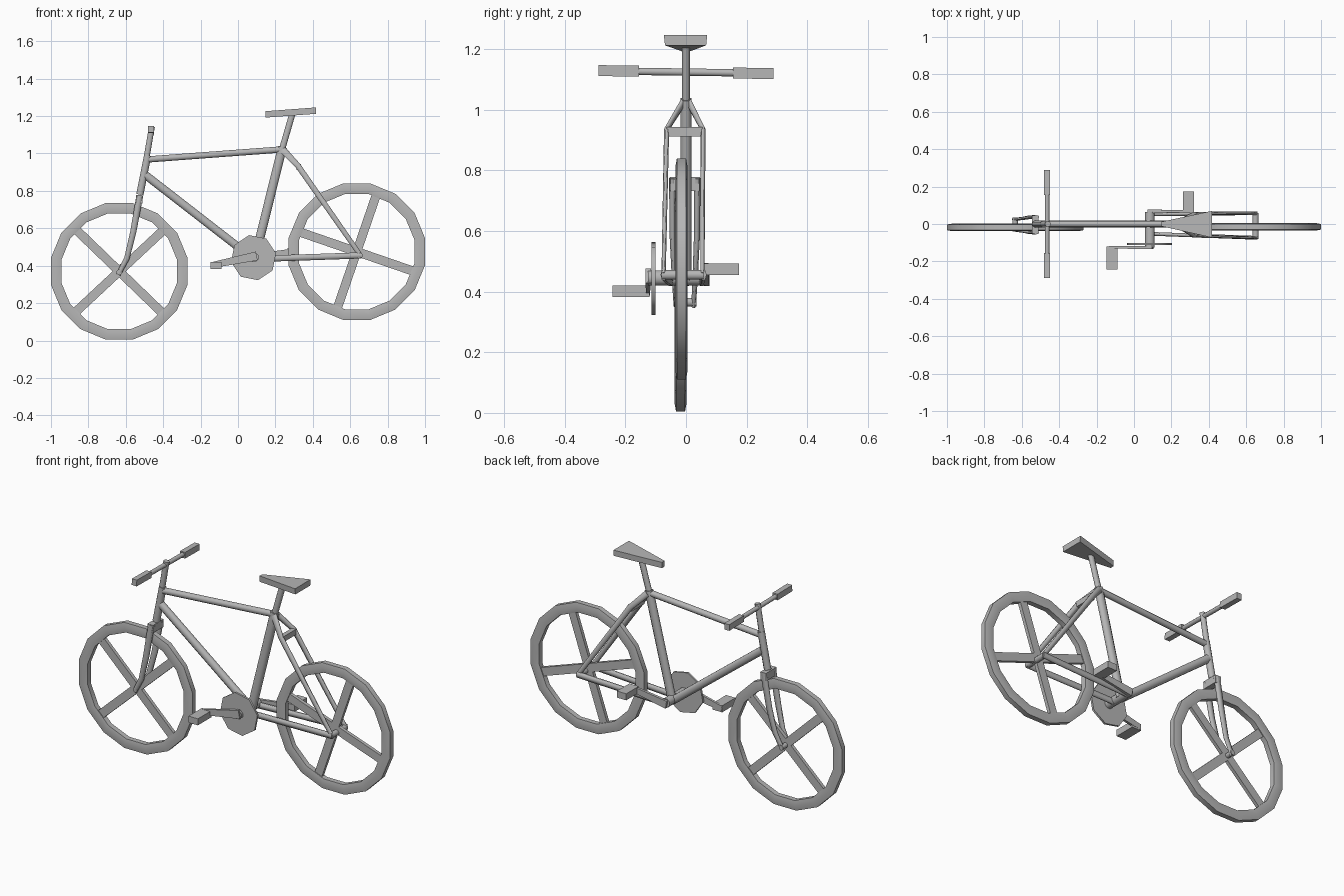
import bpy, bmesh, math
from mathutils import Vector, Matrix

if "Cube" in bpy.data.objects:
    bpy.data.objects.remove(bpy.data.objects["Cube"], do_unlink=True)

GREY = bpy.data.materials.new("plain grey")
GREY.use_nodes = True
GREY.diffuse_color = (0.47, 0.47, 0.47, 1)
GREY.node_tree.nodes["Principled BSDF"].inputs["Base Color"].default_value = (0.47, 0.47, 0.47, 1)


def from_bmesh(bm, name):
    bmesh.ops.recalc_face_normals(bm, faces=bm.faces[:])
    mesh = bpy.data.meshes.new(name)
    bm.to_mesh(mesh)
    bm.free()
    mesh.materials.append(GREY)
    obj = bpy.data.objects.new(name, mesh)
    bpy.context.collection.objects.link(obj)
    bpy.ops.object.select_all(action='DESELECT')
    obj.select_set(True)
    bpy.context.view_layer.objects.active = obj
    bpy.ops.object.shade_smooth_by_angle(angle=math.radians(76))
    return obj


def bar(name, points, width, depth, sides=8, taper=1.0, turn=0.5):
    """Sweep an oval or box section along a path; depth runs sideways."""
    pts = [Vector(p) for p in points]
    run = (pts[-1] - pts[0]).normalized()
    ref = Vector((1, 0, 0)) if abs(run.y) > 0.8 else Vector((0, 1, 0))
    size = math.sqrt(0.5) if sides == 4 else 0.5
    bm = bmesh.new()
    rings = []
    for i, p in enumerate(pts):
        t = (pts[min(i + 1, len(pts) - 1)] - pts[max(i - 1, 0)]).normalized()
        up = t.cross(ref).normalized()
        side = up.cross(t)
        k = size * (1 + (taper - 1) * i / (len(pts) - 1))
        ring = []
        for j in range(sides):
            a = math.tau * (j + turn) / sides
            ring.append(bm.verts.new(p + up * math.cos(a) * width * k + side * math.sin(a) * depth * k))
        rings.append(ring)
    for a, b in zip(rings, rings[1:]):
        for j in range(sides):
            n = (j + 1) % sides
            bm.faces.new((a[j], a[n], b[n], b[j]))
    bm.faces.new(rings[0])
    bm.faces.new(rings[-1])
    return from_bmesh(bm, name)


# Wheels: faceted rim with a flat tread, and two crossing spoke bars
SECTION = [(0.372, -0.015), (0.372, 0.015), (0.344, 0.02),
           (0.315, 0.015), (0.315, -0.015), (0.344, -0.02)]
SEGMENTS = 16


def wheel(name, x, y, z, angles):
    bm = bmesh.new()
    rings = []
    for i in range(SEGMENTS):
        a = math.tau * (i + 0.5) / SEGMENTS
        rings.append([bm.verts.new((x + r * math.cos(a), y + off, z + r * math.sin(a)))
                      for r, off in SECTION])
    count = len(SECTION)
    for i, ring in enumerate(rings):
        after = rings[(i + 1) % SEGMENTS]
        for j in range(count):
            n = (j + 1) % count
            bm.faces.new((ring[j], ring[n], after[n], after[j]))
    from_bmesh(bm, name + "_rim")
    for i, deg in enumerate(angles):
        a = math.radians(deg)
        dx, dz = 0.33 * math.cos(a), 0.33 * math.sin(a)
        bar(f"{name}_spoke_{i + 1}", [(x - dx, y, z - dz), (x + dx, y, z + dz)],
            0.048, 0.02, 4)


wheel("front_wheel", -0.635, -0.018, 0.37, (43, 136))
wheel("rear_wheel", 0.635, -0.015, 0.475, (71, 161))

# Main frame
bar("steerer_stem", [(-0.46, 0, 1.145), (-0.49, 0, 0.97)], 0.034, 0.03)
bar("head_tube", [(-0.483, 0, 0.99), (-0.525, 0, 0.78)], 0.042, 0.038)
bar("top_tube", [(-0.485, 0, 0.968), (0.24, 0, 1.022)], 0.036, 0.034)
bar("down_tube", [(-0.495, 0, 0.885), (0.085, 0, 0.435)], 0.047, 0.04)
bar("seat_tube", [(0.238, 0, 1.035), (0.09, 0, 0.44)], 0.052, 0.04)
bar("seat_post", [(0.235, 0, 1.02), (0.29, 0, 1.21)], 0.036, 0.028)
bar("bottom_bracket", [(0.085, -0.125, 0.445), (0.085, 0.065, 0.445)], 0.054, 0.054)

# Fork with crown and rear stays, one per side
bar("fork_crown", [(-0.528, -0.052, 0.755), (-0.528, 0.045, 0.755)], 0.045, 0.036, 4)
bar("front_axle", [(-0.635, -0.04, 0.365), (-0.635, 0.035, 0.365)], 0.03, 0.03)
bar("rear_axle", [(0.65, -0.08, 0.455), (0.65, 0.06, 0.455)], 0.034, 0.034)
bar("seat_stay_bridge", [(0.325, -0.065, 0.927), (0.325, 0.055, 0.927)], 0.032, 0.026, 4)
for side, s in (("right", -1), ("left", 1)):
    bar(side + "_fork_blade",
        [(-0.525, s * 0.041 - 0.004, 0.775), (-0.56, s * 0.04 - 0.004, 0.58),
         (-0.594, s * 0.034 - 0.004, 0.44), (-0.64, s * 0.029 - 0.004, 0.352)],
        0.042, 0.022, 6, 0.7)
    bar(side + "_seat_stay",
        [(0.24, s * 0.012, 1.02), (0.32, s * 0.06 - 0.004, 0.935), (0.655, s * 0.064 - 0.01, 0.455)],
        0.042, 0.02, 6, 0.7)
    bar(side + "_chain_stay",
        [(0.075, s * 0.052, 0.435), (0.66, s * 0.066 - 0.008, 0.455)], 0.038, 0.02, 6)

# Handlebar with grips
bar("handlebar", [(-0.465, -0.28, 1.128), (-0.465, 0.28, 1.12)], 0.026, 0.026)
for side, s in (("right", -1), ("left", 1)):
    bar(side + "_grip", [(-0.465, s * 0.155, 1.124 - s * 0.003), (-0.465, s * 0.289, 1.124 - s * 0.005)],
        0.036, 0.032, 4)

# Saddle: wedge widening to the back, slightly narrower underneath
bm = bmesh.new()
outline = [(0.147, -0.012), (0.418, -0.073), (0.418, 0.07), (0.147, 0.012)]
bottom = bm.faces.new([bm.verts.new((x, y, 1.181 + 0.075 * x)) for x, y in outline])
top = bmesh.ops.extrude_face_region(bm, geom=[bottom])["geom"]
for v in top:
    if isinstance(v, bmesh.types.BMVert):
        v.co.z += 0.034
for v in bm.verts:
    if v not in top and v.co.x > 0.3:
        v.co.y *= 0.95
from_bmesh(bm, "saddle")

# Drivetrain: octagonal chainring, cranks and pedals
bar("chainring", [(0.083, -0.113, 0.443), (0.083, -0.101, 0.443)], 0.245, 0.245, 8, turn=0.25)
bar("right_crank", [(0.1, -0.125, 0.452), (-0.145, -0.125, 0.402)], 0.048, 0.018, 4, 0.65)
bar("left_crank", [(0.075, 0.068, 0.44), (0.315, 0.068, 0.478)], 0.045, 0.018, 4, 0.7)
bar("right_pedal", [(-0.118, -0.243, 0.401), (-0.118, -0.12, 0.401)], 0.038, 0.06, 4)
bar("left_pedal", [(0.292, 0.06, 0.474), (0.292, 0.175, 0.474)], 0.038, 0.06, 4)
